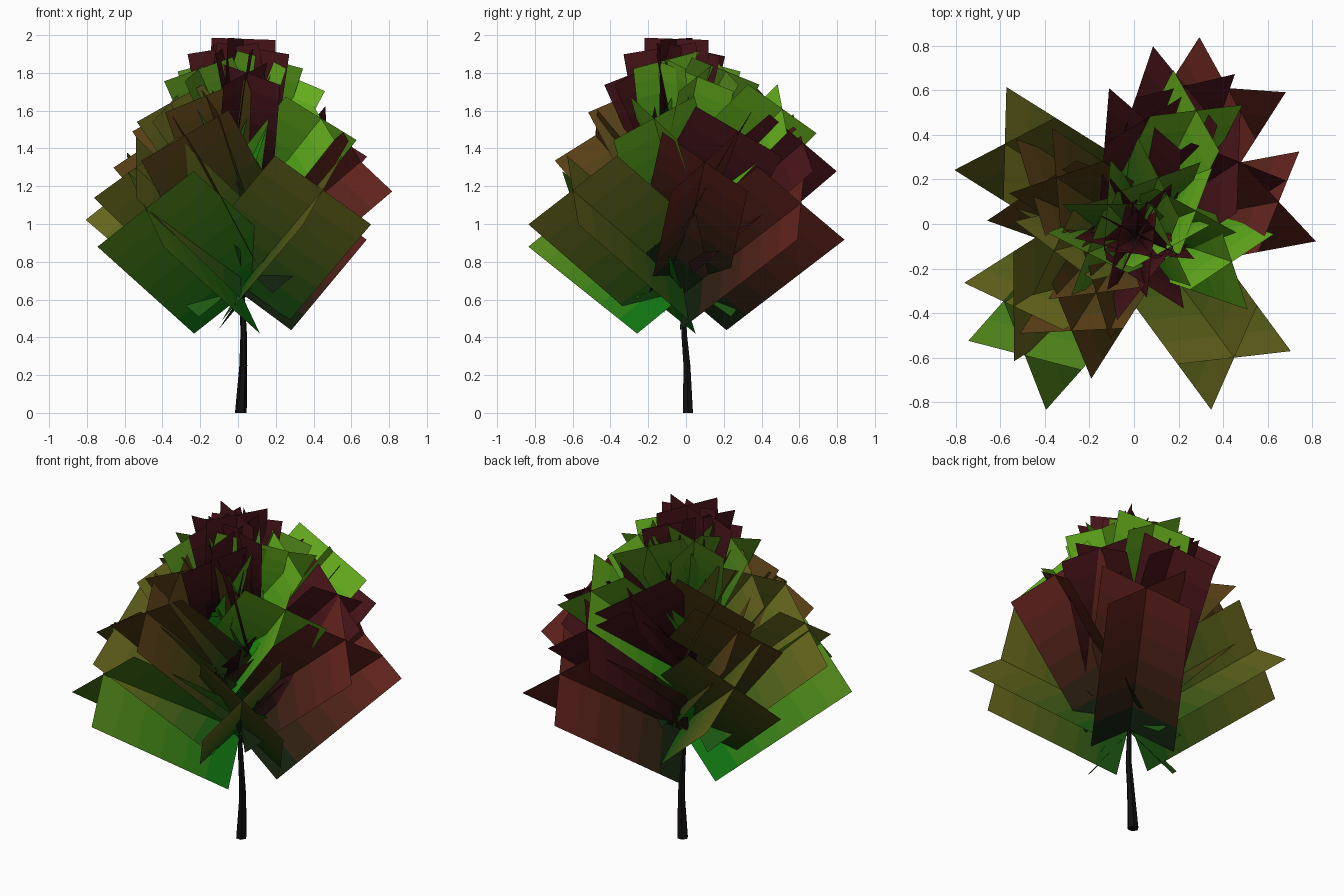
import bpy, bmesh, math
from mathutils import Vector

if "Cube" in bpy.data.objects:
    bpy.data.objects.remove(bpy.data.objects["Cube"])

def material(name, rgb):
    m = bpy.data.materials.new(name)
    m.diffuse_color = (*rgb, 1)
    m.use_nodes = True
    m.node_tree.nodes["Principled BSDF"].inputs["Base Color"].default_value = m.diffuse_color
    return m

def finish(name, bm, mats):
    me = bpy.data.meshes.new(name)
    bm.to_mesh(me)
    bm.free()
    for m in mats:
        me.materials.append(m)
    ob = bpy.data.objects.new(name, me)
    bpy.context.collection.objects.link(ob)

# trunk path: x, y, z, radius
PATH = [(.015, .01, 0, .031), (.028, .005, .25, .021), (.03, -.01, .42, .017),
        (.02, -.015, .65, .013), (.01, -.02, 1.0, .01), (.01, -.05, 1.4, .007), (.01, -.07, 1.7, .002)]

def trunk_point(z):
    for a, b in zip(PATH, PATH[1:]):
        if z <= b[2]:
            return Vector(a[:3]).lerp(Vector(b[:3]), (z - a[2]) / (b[2] - a[2]))
    return Vector(PATH[-1][:3])

# trunk: six-sided bent taper
bm = bmesh.new()
rings = []
for x, y, z, r in PATH:
    rings.append([bm.verts.new((x + r * math.cos(i * math.pi / 3), y + r * math.sin(i * math.pi / 3), z))
                  for i in range(6)])
for lo, hi in zip(rings, rings[1:]):
    for i in range(6):
        j = (i + 1) % 6
        bm.faces.new((lo[i], lo[j], hi[j], hi[i]))
bm.faces.new(rings[0][::-1])
bm.faces.new(rings[-1])
finish("trunk", bm, [material("bark", (.006, .005, .005))])

# leaf colours: inner end and outer end of a card, blended over strips
STRIPS = 6
COLOURS = {
    "green": ((.005, .17, .005), (.08, .23, .01)),
    "lime": ((.01, .28, .005), (.13, .42, .012)),
    "olive": ((.012, .1, .006), (.13, .13, .012)),
    "brown": ((.015, .05, .005), (.1, .05, .008)),
    "red": ((.006, .014, .004), (.12, .016, .012)),
    "dark_red": ((.008, .002, .002), (.065, .007, .01)),
}
LEAF = {}
for key, (a, b) in COLOURS.items():
    LEAF[key] = [material(f"{key}_{i}", Vector(a).lerp(Vector(b), i / (STRIPS - 1))) for i in range(STRIPS)]

def leaf_cluster(index, tip, colour):
    """Two rectangular cards crossing at right angles along a branch axis."""
    tip = Vector(tip)
    t = min(1, max(0, (tip.z - 1.08) / .88))
    base = trunk_point(.62 + .88 * t ** 1.3)
    half = .33 - .14 * t
    axis = (tip - base).normalized()
    side = axis.cross(Vector((0, 0, 1))).normalized()
    up = side.cross(axis)
    bm = bmesh.new()
    for s in (1, -1):
        off = (side * s + up).normalized() * half
        pairs = []
        for i in range(STRIPS + 1):
            p = base.lerp(tip, i / STRIPS)
            pairs.append((bm.verts.new(p - off), bm.verts.new(p + off)))
        for i, (a, b) in enumerate(zip(pairs, pairs[1:])):
            bm.faces.new((a[0], a[1], b[1], b[0])).material_index = i
    finish(f"leaf_cluster_{index}", bm, LEAF[colour])

# branch ends, lowest to highest
TIPS = [
    ((-.49, -.59, 1.08), "green"), ((.42, .61, 1.11), "red"),
    ((.45, -.60, 1.18), "olive"), ((-.58, .36, 1.20), "olive"),
    ((-.54, -.37, 1.30), "olive"), ((.65, .10, 1.33), "red"),
    ((.23, .62, 1.43), "dark_red"), ((-.46, .15, 1.43), "brown"),
    ((-.28, -.48, 1.47), "brown"), ((.47, .28, 1.49), "dark_red"),
    ((.44, -.17, 1.56), "lime"), ((.28, .51, 1.61), "lime"),
    ((.05, .47, 1.62), "dark_red"), ((-.35, .21, 1.60), "brown"),
    ((-.36, -.12, 1.64), "olive"), ((-.17, -.31, 1.68), "brown"),
    ((.28, .06, 1.78), "lime"), ((.05, -.27, 1.80), "dark_red"),
    ((-.21, -.13, 1.82), "green"), ((.11, .21, 1.81), "green"),
    ((-.12, .09, 1.86), "green"), ((.17, -.10, 1.87), "lime"),
    ((.02, .06, 1.92), "dark_red"), ((-.08, -.11, 1.93), "dark_red"),
    ((.08, -.14, 1.93), "dark_red"), ((.03, -.05, 1.98), "dark_red"),
]
for n, (tip, colour) in enumerate(TIPS, 1):
    leaf_cluster(n, tip, colour)
